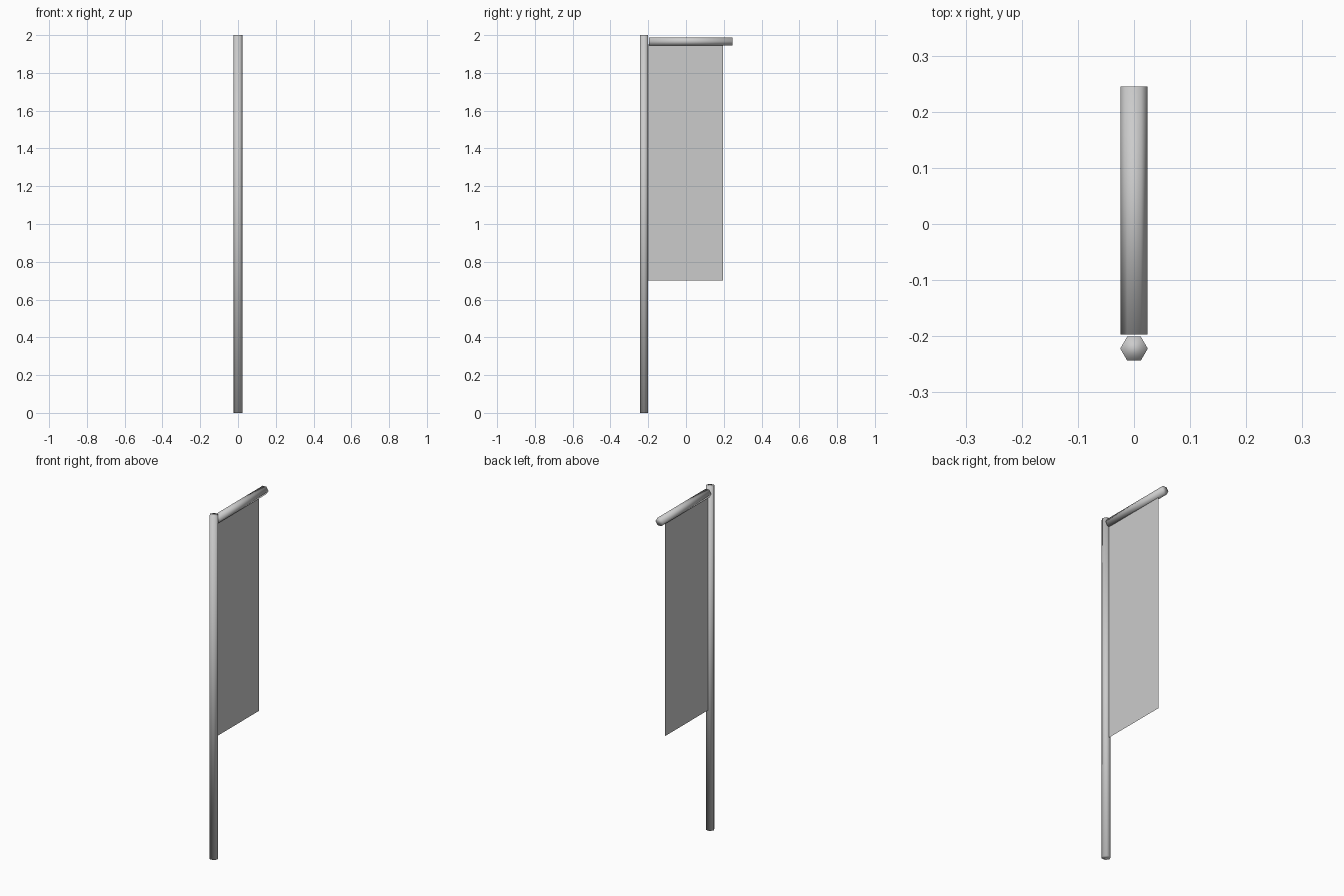
import bpy
from math import pi

cube = bpy.data.objects.get("Cube")
if cube:
    bpy.data.objects.remove(cube, do_unlink=True)

# One plain grey for everything
GREY = (0.6, 0.6, 0.6, 1)
grey = bpy.data.materials.new("plain grey")
grey.use_nodes = True
grey.diffuse_color = GREY
grey.node_tree.nodes["Principled BSDF"].inputs["Base Color"].default_value = GREY

RADIUS = 0.0245
POLE_Y = -0.222


def hex_rod(name, length, location, rotation):
    """Six-sided smooth rod with its corners pointing along x."""
    bpy.ops.mesh.primitive_cylinder_add(
        vertices=6, radius=RADIUS, depth=length, location=location, rotation=rotation)
    rod = bpy.context.object
    rod.name = name
    rod.data.materials.append(grey)
    bpy.ops.object.shade_smooth()
    return rod


# Upright pole and the bar reaching back from its top
hex_rod("pole", 2.0, (0, POLE_Y, 1.0), (0, 0, pi / 2))
hex_rod("crossbar", 0.442, (0, 0.024, 1.967), (pi / 2, pi / 2, 0))

# Single-sheet cloth hanging under the bar
bpy.ops.mesh.primitive_plane_add(size=1, location=(0, -0.003, 1.325), rotation=(0, pi / 2, 0))
cloth = bpy.context.object
cloth.name = "banner_cloth"
cloth.scale = (1.25, 0.396, 1)
cloth.data.materials.append(grey)
bpy.ops.object.transform_apply(location=False, rotation=True, scale=True)
